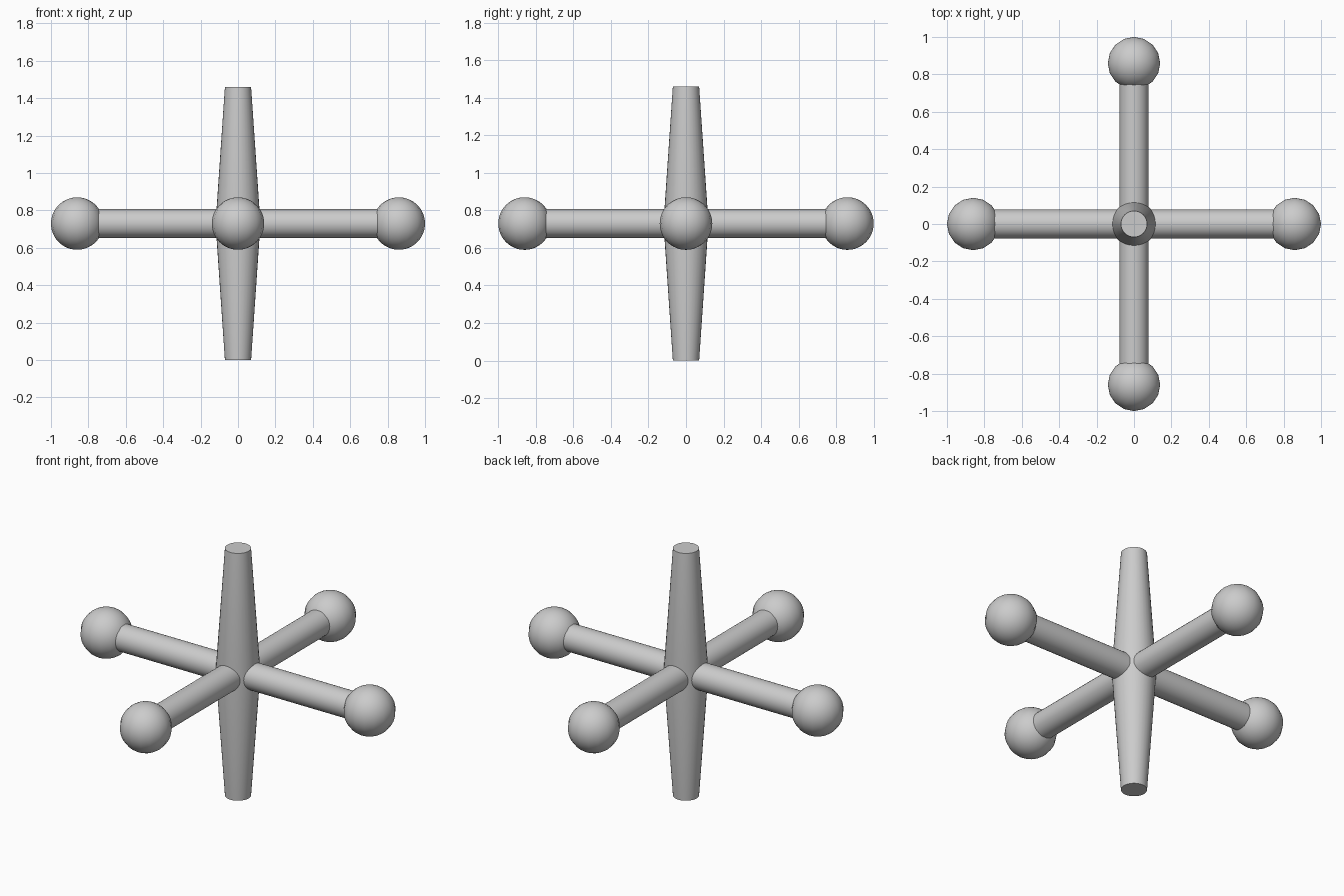
import bpy, bmesh
from math import pi, cos, sin, radians
from mathutils import Matrix

if "Cube" in bpy.data.objects:
    bpy.data.objects.remove(bpy.data.objects["Cube"])

MID_Z = 0.73      # height of the crossing arms
BALL_X = 0.86     # distance of the end balls from the axis
BALL_R = 0.14
ARM_R = 0.077


def finish(name, bm):
    bmesh.ops.remove_doubles(bm, verts=bm.verts, dist=1e-5)
    bmesh.ops.recalc_face_normals(bm, faces=bm.faces)
    mesh = bpy.data.meshes.new(name)
    bm.to_mesh(mesh)
    bm.free()
    obj = bpy.data.objects.new(name, mesh)
    bpy.context.collection.objects.link(obj)
    bpy.ops.object.select_all(action='DESELECT')
    obj.select_set(True)
    bpy.context.view_layer.objects.active = obj
    bpy.ops.object.shade_smooth_by_angle(angle=radians(35))
    return obj


# Central shaft: turned profile, widest in the middle
bm = bmesh.new()
profile = [(0, 0), (0.07, 0), (0.12, MID_Z), (0.07, 2 * MID_Z), (0, 2 * MID_Z)]
verts = [bm.verts.new((r, 0, z)) for r, z in profile]
edges = [bm.edges.new(pair) for pair in zip(verts, verts[1:])]
bmesh.ops.spin(bm, geom=verts + edges, cent=(0, 0, 0), axis=(0, 0, 1),
               angle=2 * pi, steps=32)
finish("central_shaft", bm)

# Four arms, each with a ball at its end
for side, turn in (("right", 0), ("back", 90), ("left", 180), ("front", 270)):
    a = radians(turn)
    spin = Matrix.Translation((0, 0, MID_Z)) @ Matrix.Rotation(a, 4, 'Z')

    bm = bmesh.new()
    bmesh.ops.create_cone(
        bm, cap_ends=True, segments=32, radius1=ARM_R, radius2=ARM_R, depth=BALL_X,
        matrix=spin @ Matrix.Translation((BALL_X / 2, 0, 0)) @ Matrix.Rotation(pi / 2, 4, 'Y'))
    finish(side + "_arm", bm)

    bm = bmesh.new()
    bmesh.ops.create_uvsphere(
        bm, u_segments=16, v_segments=32, radius=BALL_R,
        matrix=Matrix.Translation((BALL_X * cos(a), BALL_X * sin(a), MID_Z)))
    finish(side + "_ball", bm)
